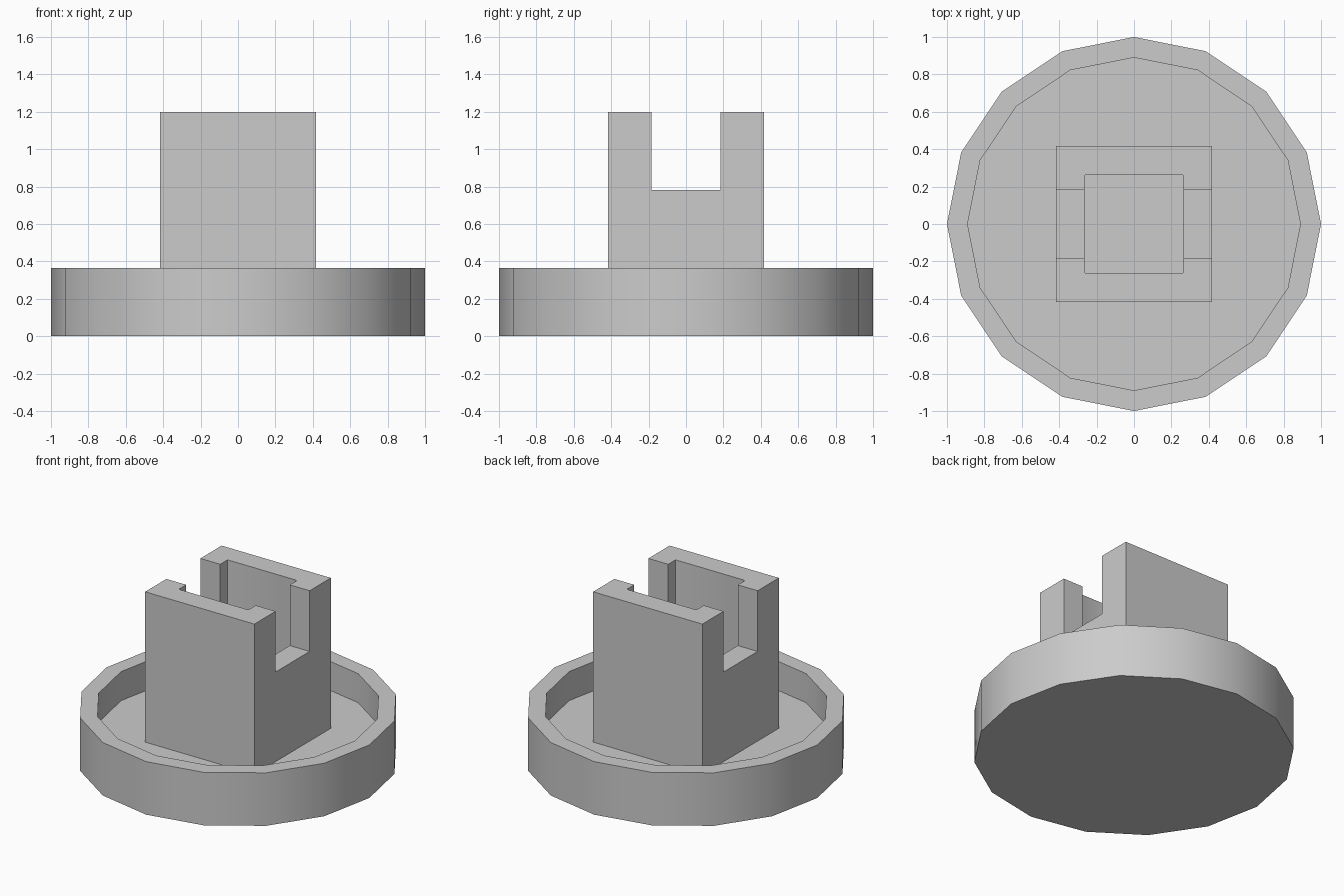
import bpy
import bmesh
from math import radians, pi, sin, cos

cube = bpy.data.objects.get("Cube")
if cube:
    bpy.data.objects.remove(cube, do_unlink=True)

SIDES = 16
RIM_Z, FLOOR_Z, TOP_Z = 0.365, 0.165, 1.2
SLOT_Z, POCKET_Z = 0.782, 0.365
TOWER_HALF, SLOT_HALF, POCKET_HALF = 0.416, 0.185, 0.265

grey = bpy.data.materials.new("light grey")
grey.use_nodes = True
colour = (0.6, 0.6, 0.6, 1)
grey.diffuse_color = colour
grey.node_tree.nodes["Principled BSDF"].inputs["Base Color"].default_value = colour


def add_object(name, bm):
    bmesh.ops.recalc_face_normals(bm, faces=bm.faces)
    mesh = bpy.data.meshes.new(name)
    bm.to_mesh(mesh)
    bm.free()
    mesh.materials.append(grey)
    obj = bpy.data.objects.new(name, mesh)
    bpy.context.collection.objects.link(obj)
    return obj


def box(name, half_x, half_y, z0, z1, corner=0):
    """Box centred on the z axis, with optionally rounded upright edges."""
    bm = bmesh.new()
    bmesh.ops.create_cube(bm, size=2)
    for v in bm.verts:
        v.co = (v.co.x * half_x, v.co.y * half_y, z1 if v.co.z > 0 else z0)
    if corner:
        upright = [e for e in bm.edges
                   if abs(e.verts[0].co.z - e.verts[1].co.z) > 0.01]
        bmesh.ops.bevel(bm, geom=upright, offset=corner, segments=2,
                        profile=0.5, affect='EDGES')
    return add_object(name, bm)


def cut(target, cutter):
    """Subtract the cutter from the target and throw it away."""
    cutter.hide_render = True
    mod = target.modifiers.new("cut", 'BOOLEAN')
    mod.operation = 'DIFFERENCE'
    mod.solver = 'EXACT'
    mod.object = cutter
    bpy.ops.object.select_all(action='DESELECT')
    bpy.context.view_layer.objects.active = target
    target.select_set(True)
    bpy.ops.object.modifier_apply(modifier=mod.name)
    bpy.data.objects.remove(cutter, do_unlink=True)


# Shallow dish: rings joined from the underside, over the rim, to the floor
bm = bmesh.new()
rings = []
for radius, z in [(1, 0), (1, RIM_Z), (0.89, RIM_Z), (0.89, FLOOR_Z)]:
    rings.append([bm.verts.new((radius * cos(2 * pi * i / SIDES),
                                radius * sin(2 * pi * i / SIDES), z))
                  for i in range(SIDES)])
for low, high in zip(rings, rings[1:]):
    for i in range(SIDES):
        j = (i + 1) % SIDES
        bm.faces.new((low[i], low[j], high[j], high[i]))
bm.faces.new(rings[0])
bm.faces.new(rings[-1])
dish = add_object("round_dish", bm)

# Square tower with a slot across it and a square pocket down the middle
tower = box("slotted_tower", TOWER_HALF, TOWER_HALF, FLOOR_Z - 0.02, TOP_Z)
cut(tower, box("slot_cutter", 1, SLOT_HALF, SLOT_Z, TOP_Z + 0.2))
cut(tower, box("pocket_cutter", POCKET_HALF, POCKET_HALF,
               POCKET_Z, TOP_Z + 0.2, corner=0.01))

# Smooth the round walls, keep hard edges sharp
bpy.ops.object.select_all(action='DESELECT')
for obj in (dish, tower):
    obj.select_set(True)
bpy.context.view_layer.objects.active = dish
bpy.ops.object.shade_smooth_by_angle(angle=radians(30))
